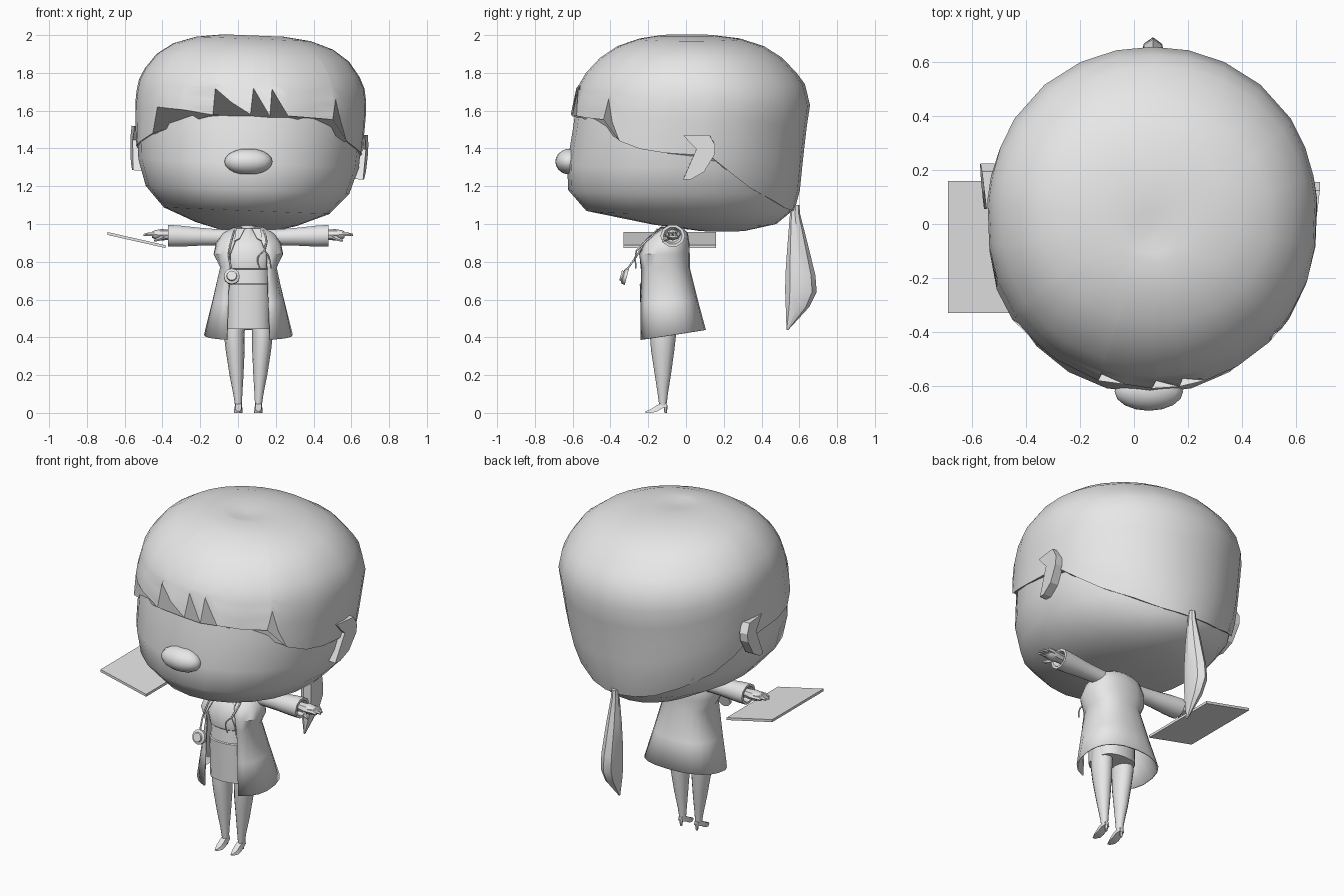
import bpy, bmesh, math
from mathutils import Matrix, Vector

if "Cube" in bpy.data.objects:
    bpy.data.objects.remove(bpy.data.objects["Cube"])

GREY = bpy.data.materials.new("plain_grey")
GREY.diffuse_color = (0.8, 0.8, 0.8, 1)
GREY.use_nodes = True
GREY.node_tree.nodes["Principled BSDF"].inputs["Base Color"].default_value = GREY.diffuse_color
CX = 0.055                      # body centre line
HX = 0.069                      # head centre line
TILT = (Matrix.Translation((HX, 0, 1.65)) @ Matrix.Rotation(math.radians(2.3), 4, 'Y')
        @ Matrix.Translation((-HX, 0, -1.65)))


def make(name, verts, faces, smooth=40, thick=0, mat=None):
    me = bpy.data.meshes.new(name)
    me.from_pydata([tuple(v) for v in verts], [], faces)
    bm = bmesh.new()
    bm.from_mesh(me)
    bmesh.ops.recalc_face_normals(bm, faces=bm.faces)
    bm.to_mesh(me)
    bm.free()
    if mat:
        me.transform(mat)
    if smooth:
        me.shade_smooth()
        me.set_sharp_from_angle(angle=math.radians(smooth))
    me.materials.append(GREY)
    ob = bpy.data.objects.new(name, me)
    bpy.context.collection.objects.link(ob)
    if thick:
        mod = ob.modifiers.new("thickness", 'SOLIDIFY')
        mod.thickness, mod.offset = thick, -1
    return ob


def loft(name, rings, closed=True, caps=True, **kw):
    n = len(rings[0])
    verts = [p for r in rings for p in r]
    faces = [(i * n + j, i * n + (j + 1) % n, (i + 1) * n + (j + 1) % n, (i + 1) * n + j)
             for i in range(len(rings) - 1) for j in range(n if closed else n - 1)]
    if caps:
        faces += [tuple(range(n)), tuple(range(len(verts) - n, len(verts)))]
    return make(name, verts, faces, **kw)


def spow(v, p):
    return math.copysign(abs(v) ** p, v)


def ring_z(z, cx, rx, yf, yb, n=12, p=1.0):
    yc, ry = (yf + yb) / 2, (yb - yf) / 2
    return [(cx + rx * spow(math.sin(a), p), yc - ry * spow(math.cos(a), p), z)
            for a in (2 * math.pi * k / n for k in range(n))]


def ring_x(x, y, z, ry, rz, n=10):
    return [(x, y + ry * math.cos(2 * math.pi * k / n), z + rz * math.sin(2 * math.pi * k / n))
            for k in range(n)]


def tube(name, pts, r):
    cu = bpy.data.curves.new(name, 'CURVE')
    cu.dimensions = '3D'
    cu.bevel_depth, cu.bevel_resolution, cu.resolution_u = r, 1, 4
    sp = cu.splines.new('BEZIER')
    sp.bezier_points.add(len(pts) - 1)
    for b, p in zip(sp.bezier_points, pts):
        b.co = p
        b.handle_left_type = b.handle_right_type = 'AUTO'
    cu.materials.append(GREY)
    ob = bpy.data.objects.new(name, cu)
    bpy.context.collection.objects.link(ob)


# Head profile: height, half width, front, back
PROFILE = [(0.965, .15, .05, .33), (1.0, .28, -.20, .49), (1.07, .45, -.54, .575),
           (1.18, .55, -.635, .603), (1.32, .595, -.64, .617), (1.5, .608, -.61, .637),
           (1.65, .615, -.59, .66), (1.74, .60, -.565, .63), (1.8, .572, -.53, .585),
           (1.88, .512, -.455, .51), (1.94, .425, -.365, .415), (1.98, .305, -.25, .29),
           (1.998, .16, -.14, .15)]


def surf(deg, z, grow=0):
    a = math.radians(deg)
    for lo, hi in zip(PROFILE, PROFILE[1:]):
        if z <= hi[0] + 1e-6:
            break
    t = (z - lo[0]) / (hi[0] - lo[0])
    rx, yf, yb = (lo[i] + (hi[i] - lo[i]) * t for i in (1, 2, 3))
    return (HX + (rx + grow) * spow(math.sin(a), .97),
            (yf + yb) / 2 - ((yb - yf) / 2 + grow) * spow(math.cos(a), .97), z)


loft("head", [[surf(15 * k, r[0], -.011) for k in range(24)] for r in PROFILE[:10]],
     smooth=60, mat=TILT)

# Hair cap with a jagged fringe: angle from the front, height of the hairline
SIDE = [(56, 1.46), (68, 1.42), (80, 1.40), (95, 1.39), (103, 1.37), (113, 1.29),
        (124, 1.21), (140, 1.14), (155, 1.09), (168, 1.075)]
FRONT = [(-52, 1.60), (-43, 1.595), (-34, 1.59), (-18, 1.57), (-17.5, 1.71), (-9, 1.64), (0, 1.58),
         (.8, 1.72), (9, 1.575), (9.6, 1.72), (18, 1.58), (30, 1.575), (44, 1.57),
         (45.5, 1.68), (50, 1.56)]
LINE = [(-a, z) for a, z in reversed(SIDE)] + FRONT + SIDE + [(180, 1.07)]
rows = [[surf(a, z + (1.74 - z) * k / 6, .01 * (1 - k / 6) if abs(a) < 80 else 0) for a, z in LINE]
        for k in range(6)]
rows += [[surf(a, r[0]) for a, _ in LINE] for r in PROFILE[7:]]
# shallow dimple at the crown
rows += [[(HX - .015 + r * math.sin(math.radians(a)), -.03 - r * math.cos(math.radians(a)), z)
          for a, _ in LINE] for r, z in ((.08, 1.994), (.01, 1.988))]
loft("hair_cap", rows, caps=True, smooth=60, thick=.008, mat=TILT)

# Nose
nose = []
for k in range(1, 10):
    a = math.pi * k / 10
    r, z = math.sin(a), 1.33 - .07 * math.cos(a)
    nose.append(ring_z(z, CX, .127 * r, -.61 - .082 * r, -.61 + .06 * r, 16))
loft("nose", nose, smooth=60)

# Ears flare outward toward the back
EAR = [(-.02, 1.24), (.02, 1.24), (.09, 1.28), (.145, 1.37), (.15, 1.42), (.12, 1.475), (-.02, 1.475),
       (.02, 1.43), (.05, 1.40)]
for s, off, label in ((1, .005, "right_ear"), (-1, .075, "left_ear")):
    outline = [[(HX + s * (x + .12 * y), y + off, z + .02) for y, z in EAR] for x in (.56, .612)]
    loft(label, outline, smooth=0, mat=TILT)

# Ponytail hanging from the back of the head
tail = [(1.10, .018, .56, .60), (1.05, .022, .55, .605), (.9, .038, .538, .643), (.73, .048, .526, .685),
        (.64, .048, .525, .692), (.56, .038, .528, .652), (.44, .004, .532, .542)]
loft("ponytail", [ring_z(z, .07, w, a, b, 8) for z, w, a, b in tail], smooth=30)

# Neck and dress
loft("neck", [ring_z(z, CX, .042, -.13, -.045) for z in (.92, 1.05)])
dress = [(.445, .122, -.238, -.01), (.68, .122, -.245, -.005), (.685, .118, -.24, -.005),
         (.76, .114, -.234, -.01), (.765, .12, -.24, -.01), (.85, .14, -.248, .0),
         (.92, .10, -.205, -.01), (.975, .05, -.14, -.03)]
loft("dress", [ring_z(z, CX, w, a, b, 20, .8) for z, w, a, b in dress])

# Open coat: height, half width, front, back, half of the opening, rise of the back hem
COAT = [(.385, .235, -.255, .105, .115, .055), (.58, .192, -.26, .062, .108, .02),
        (.77, .15, -.264, .02, .102, 0), (.84, .185, -.262, .02, .098, 0),
        (.90, .172, -.23, .018, .075, 0), (.95, .14, -.175, .01, .05, 0),
        (.985, .075, -.14, -.02, .035, 0)]
P = .84
coat = []
for z, rx, yf, yb, gap, rise in COAT:
    a0 = math.asin((gap / rx) ** (1 / P))
    ring = []
    for k in range(19):
        a = a0 + (2 * math.pi - 2 * a0) * k / 18
        c = spow(math.cos(a), P)
        ring.append((CX + rx * spow(math.sin(a), P), (yf + yb) / 2 - (yb - yf) / 2 * c,
                     z + rise * (1 - c) / 2))
    coat.append(ring)
loft("coat", coat, closed=False, caps=False, thick=.008)

for s, side in ((1, "right"), (-1, "left")):
    # Lapels
    make(side + "_lapel", [(CX + s * x, y, z) for x, y, z in
         ((.02, -.15, .975), (.065, -.155, .975), (.075, -.215, .91), (.045, -.205, .925))],
         [(0, 1, 2, 3)], smooth=0, thick=.006)
    # Sleeves with open cuffs
    sleeve = [(.10, .045, .045), (.17, .046, .045), (.26, .05, .05), (.37, .062, .059),
              (.425, .066, .06), (.425, .05, .046), (.39, .035, .035)]
    loft(side + "_sleeve", [ring_x(CX + s * d, -.07, .925 + .03 * d, a, b) for d, a, b in sleeve])
    # Hands
    palm = [(.38, .026, .026), (.43, .03, .028), (.46, .038, .03), (.495, .038, .024), (.51, .03, .016)]
    loft(side + "_palm", [ring_x(CX + s * d, -.07, .943, a, b, 8) for d, a, b in palm])
    for i in range(4):
        y = -.10 + .02 * i
        tip = (.54, .555, .55, .53)[i]
        loft(f"{side}_finger_{i + 1}", [ring_x(CX + s * d, y, z, r, r, 6) for d, z, r in
             ((.48, .945, .013), (.52, .947, .012), (tip, .942, .007))])
    loft(side + "_thumb", [ring_x(CX + s * d, y, z, r, r, 6) for d, y, z, r in
         ((.44, -.08, .935, .015), (.475, -.112, .92, .012), (.50, -.122, .912, .006))])
    # Legs
    leg = [(.52, .07, .055, -.19, -.05), (.42, .075, .055, -.192, -.052), (.33, .07, .05, -.185, -.062),
           (.2, .063, .037, -.165, -.08), (.1, .056, .024, -.15, -.096), (.04, .053, .018, -.142, -.103)]
    loft(side + "_leg", [ring_z(z, CX + s * x, w, a, b) for z, x, w, a, b in leg])
    # Heeled shoes: distance along the foot, half width, bottom, top
    shoe = [(-.215, .008, 0, .008), (-.185, .022, 0, .02), (-.155, .023, .006, .04),
            (-.125, .021, .025, .055), (-.10, .015, .032, .055)]
    sx = CX + s * .053
    loft(side + "_shoe", [[(sx - w, y, lo), (sx + w, y, lo), (sx + w * .7, y, hi), (sx - w * .7, y, hi)]
                          for y, w, lo, hi in shoe])
    loft(side + "_heel", [ring_z(z, sx, r, -.108 - r, -.108 + r, 6) for z, r in ((0, .006), (.04, .012))])

# Stethoscope around the neck
tube("stethoscope_left_tube", [(CX, -.02, .98), (-.005, -.10, .98), (-.03, -.195, .93),
                               (-.048, -.262, .83), (-.035, -.312, .76)], .005)
tube("stethoscope_right_tube", [(CX, -.02, .98), (.115, -.10, .98), (.15, -.20, .92),
                                (.14, -.262, .86)], .005)
for x in (.105, .165):
    tube("stethoscope_earpiece", [(.14, -.262, .86), (x, -.268, .82), (x + .01, -.265, .765)], .004)
disc = [(-.012, .03), (-.012, .042), (.006, .042), (.012, .028), (.022, .026)]
place = Matrix.Translation((-.033, -.325, .722)) @ Matrix.Rotation(math.radians(75), 4, 'X')
loft("stethoscope_chest_piece", [ring_z(z, 0, r, -r, r, 12) for z, r in disc], mat=place)

# Clipboard resting on the left hand
board = [[(x, y, z + h) for x, y, z in ((-.69, -.33, .942), (-.385, -.33, .873),
                                        (-.385, .16, .873), (-.69, .16, .942))] for h in (0, .015)]
loft("clipboard", board, smooth=0)
